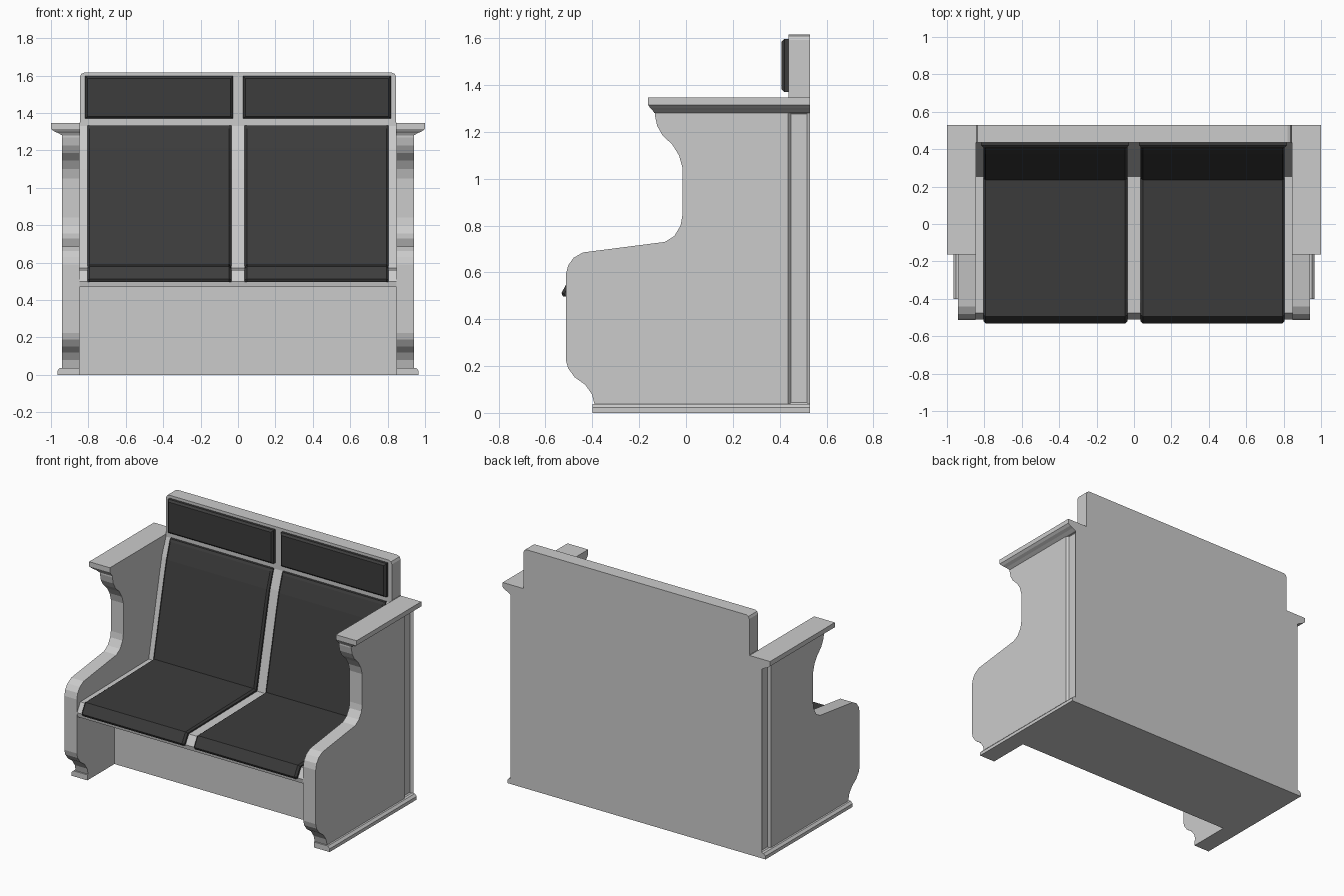
import bpy, bmesh

if "Cube" in bpy.data.objects:
    bpy.data.objects.remove(bpy.data.objects["Cube"])

dark = bpy.data.materials.new("dark_upholstery")
dark.diffuse_color = (0.045, 0.045, 0.045, 1)
dark.use_nodes = True
dark.node_tree.nodes["Principled BSDF"].inputs["Base Color"].default_value = dark.diffuse_color


def loft(name, sections, mat=None, mirror=False):
    """Skin a list of equal-length closed 3D loops and cap both ends."""
    bm = bmesh.new()
    loops = [[bm.verts.new(p) for p in s] for s in sections]
    n = len(loops[0])
    for a, b in zip(loops, loops[1:]):
        for i in range(n):
            j = (i + 1) % n
            bm.faces.new((a[i], a[j], b[j], b[i]))
    bm.faces.new(loops[0][::-1])
    bm.faces.new(loops[-1])
    return finish(name, bm, mat, mirror)


def finish(name, bm, mat=None, mirror=False):
    bmesh.ops.recalc_face_normals(bm, faces=bm.faces[:])
    me = bpy.data.meshes.new(name)
    bm.to_mesh(me)
    bm.free()
    ob = bpy.data.objects.new(name, me)
    bpy.context.collection.objects.link(ob)
    if mat:
        me.materials.append(mat)
    if mirror:
        ob.modifiers.new("mirror", 'MIRROR')
    return ob


def along_x(profile, x):
    return [(x, y, z) for y, z in profile]


def rect(z, x0, x1, y0, y1):
    return [(x0, y0, z), (x1, y0, z), (x1, y1, z), (x0, y1, z)]


BACK, INNER, OUTER = 0.53, 0.847, 0.94

# Seat and backrest body with recessed kick board
surface = [(-0.51, 0.50), (-0.475, 0.56), (0.255, 0.57),
           (0.37, 1.10), (0.395, 1.21), (0.437, 1.33)]
body = ([(-0.11, 0), (-0.11, 0.47), (-0.505, 0.47)] + surface +
        [(0.437, 1.35), (BACK, 1.35), (BACK, 0)])
loft("bench_body", [along_x(body, -INNER), along_x(body, INNER)])

# Seat cushions, following the body surface with chamfered ends
top = [(-0.525, 0.497), (-0.532, 0.512), (-0.495, 0.578), (0.235, 0.592),
       (0.347, 1.10), (0.374, 1.21), (0.41, 1.318), (0.42, 1.333)]
low = [(-0.505, 0.497), (-0.508, 0.505), (-0.475, 0.56), (0.255, 0.57),
       (0.37, 1.10), (0.395, 1.21), (0.43, 1.318), (0.437, 1.333)]
mid = [((a + c) / 2, (b + d) / 2) for (a, b), (c, d) in zip(top, low)]
full, thin = top + low[::-1], mid + low[::-1]
loft("seat_cushion", [along_x(thin, 0.035), along_x(full, 0.047),
                      along_x(full, 0.793), along_x(thin, 0.805)], dark, True)

# Side panels with scrolled front edge
side = [(0.435, 0.035), (-0.39, 0.035), (-0.402, 0.08), (-0.43, 0.12),
        (-0.475, 0.152), (-0.503, 0.19), (-0.513, 0.225),
        (-0.513, 0.59), (-0.503, 0.63), (-0.48, 0.662), (-0.44, 0.685),
        (-0.09, 0.73), (-0.05, 0.755), (-0.023, 0.80), (-0.016, 0.84),
        (-0.016, 1.05), (-0.03, 1.10), (-0.058, 1.145), (-0.10, 1.185),
        (-0.123, 1.225), (-0.133, 1.27), (-0.133, 1.29), (0.435, 1.29)]
loft("side_panel", [along_x(side, INNER), along_x(side, OUTER)], None, True)

# Rear corner posts with a sunken strip on the outer face
bm = bmesh.new()
a = [bm.verts.new(p) for p in rect(0.03, INNER, OUTER, 0.435, BACK)]
b = [bm.verts.new(p) for p in rect(1.29, INNER, OUTER, 0.435, BACK)]
bm.faces.new(a[::-1])
bm.faces.new(b)
for i in range(4):
    j = (i + 1) % 4
    bm.faces.new((a[i], a[j], b[j], b[i]))
bm.normal_update()
outer = [f for f in bm.faces if f.normal.x > 0.9]
bmesh.ops.inset_region(bm, faces=outer, thickness=0.019, depth=-0.016)
finish("corner_post", bm, None, True)

# Moulded armrest caps
cap = [(1.28, 0.94, -0.135), (1.293, 0.962, -0.143), (1.302, 0.984, -0.153),
       (1.315, 1.0, -0.162), (1.347, 1.0, -0.162)]
loft("armrest_cap", [rect(z, 0.845, x, y, BACK) for z, x, y in cap], None, True)

# Plinths under the side panels
plinth = [(0, 0.966), (0.022, 0.966), (0.037, 0.952)]
loft("side_plinth", [rect(z, INNER, x, -0.40, BACK) for z, x in plinth], None, True)

# Headrest board with clipped top corners
board = [(-0.845, 1.34), (0.845, 1.34), (0.845, 1.593), (0.838, 1.609),
         (0.822, 1.616), (-0.822, 1.616), (-0.838, 1.609), (-0.845, 1.593)]
loft("headrest_board", [[(x, y, z) for x, z in board] for y in (0.437, BACK)])

# Headrest cushions with chamfered rims
def pad(y, d):
    return [(0.027 + d, y, 1.37 + d), (0.817 - d, y, 1.37 + d),
            (0.817 - d, y, 1.597 - d), (0.027 + d, y, 1.597 - d)]


loft("headrest_cushion", [pad(0.44, 0), pad(0.42, 0), pad(0.407, 0.012)], dark, True)
